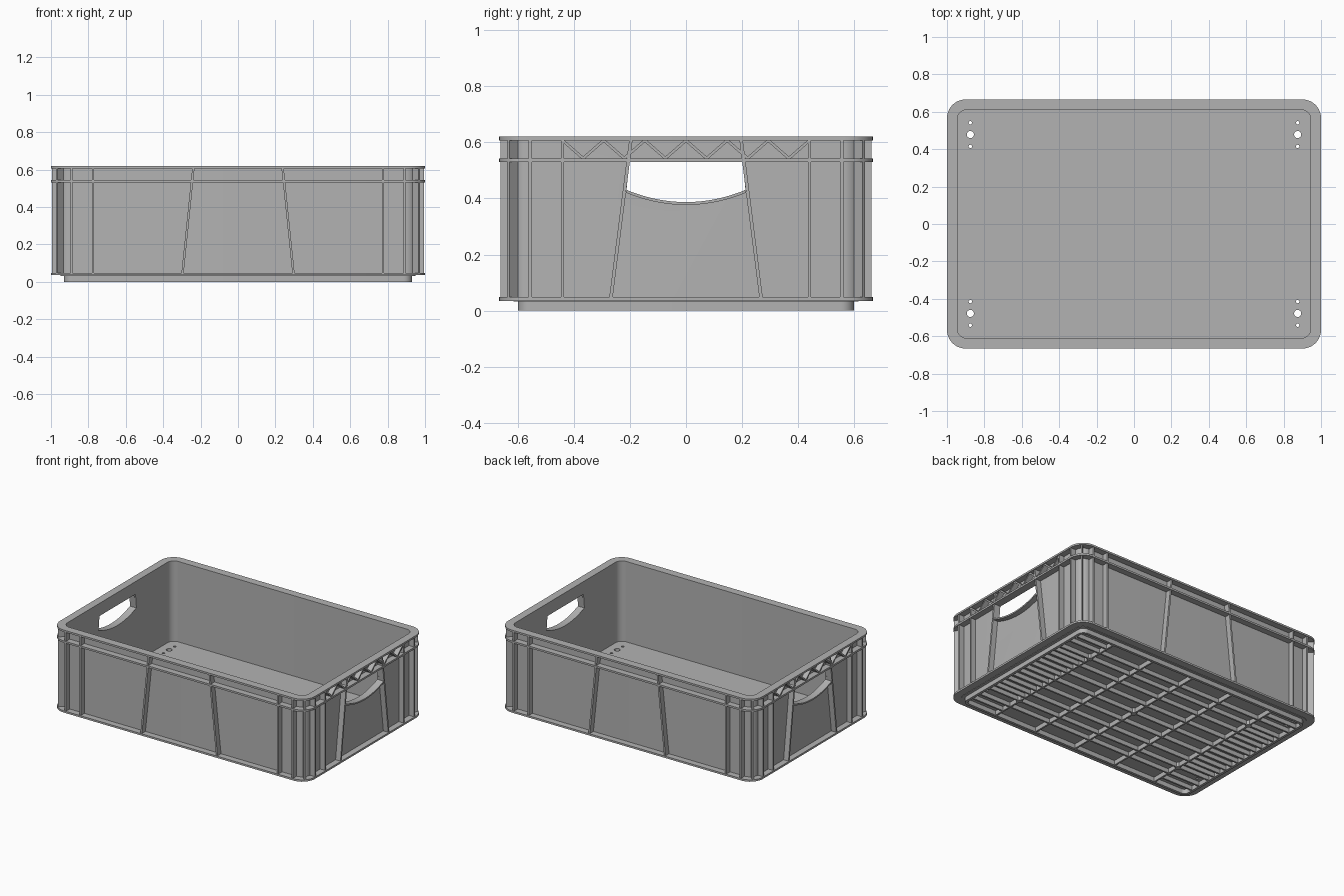
import bpy, bmesh, math
from mathutils import Vector

if "Cube" in bpy.data.objects:
    bpy.data.objects.remove(bpy.data.objects["Cube"])

grey = bpy.data.materials.new("crate grey")
grey.diffuse_color = (0.45, 0.45, 0.45, 1)
grey.use_nodes = True
grey.node_tree.nodes["Principled BSDF"].inputs["Base Color"].default_value = grey.diffuse_color


def finish(name, bm, smooth=True):
    bmesh.ops.recalc_face_normals(bm, faces=bm.faces)
    me = bpy.data.meshes.new(name)
    bm.to_mesh(me)
    bm.free()
    me.materials.append(grey)
    ob = bpy.data.objects.new(name, me)
    bpy.context.collection.objects.link(ob)
    if smooth:
        bpy.ops.object.select_all(action='DESELECT')
        ob.select_set(True)
        bpy.context.view_layer.objects.active = ob
        bpy.ops.object.shade_smooth_by_angle(angle=math.radians(30))
    return ob


def rounded(hx, hy, r, n=10):
    """Rounded rectangle outline, counter-clockwise."""
    pts = []
    for q, (sx, sy) in enumerate(((1, 1), (-1, 1), (-1, -1), (1, -1))):
        for i in range(n + 1):
            a = math.pi / 2 * (q + i / n)
            pts.append((sx * (hx - r) + r * math.cos(a), sy * (hy - r) + r * math.sin(a)))
    return pts


def prism(bm, pts, z0, z1):
    lo = [bm.verts.new((x, y, z0)) for x, y in pts]
    hi = [bm.verts.new((x, y, z1)) for x, y in pts]
    bm.faces.new(lo)
    bm.faces.new(hi)
    for i in range(len(pts)):
        j = (i + 1) % len(pts)
        bm.faces.new((lo[i], lo[j], hi[j], hi[i]))


def ring(name, outer, inner, z0, z1):
    """Rounded rectangular frame between two outlines."""
    bm = bmesh.new()
    o, p = rounded(*outer), rounded(*inner)
    loops = [[bm.verts.new((x, y, z)) for x, y in pts]
             for pts, z in ((o, z0), (o, z1), (p, z1), (p, z0))]
    n = len(o)
    for k in range(4):
        a, b = loops[k], loops[(k + 1) % 4]
        for i in range(n):
            j = (i + 1) % n
            bm.faces.new((a[i], a[j], b[j], b[i]))
    return finish(name, bm)


def box(bm, x0, x1, y0, y1, z0, z1):
    prism(bm, [(x0, y0), (x1, y0), (x1, y1), (x0, y1)], z0, z1)


def strip(bm, path, place, d0, d1, t=0.012):
    """Rib following a (u, z) path on a wall, from depth d0 to d1."""
    rows = []
    for i, (u, z) in enumerate(path):
        a = Vector(path[max(i - 1, 0)])
        b = Vector(path[min(i + 1, len(path) - 1)])
        d = (b - a).normalized()
        nx, nz = -d.y * t / 2, d.x * t / 2
        rows.append([bm.verts.new(place(u + s * nx, dep, z + s * nz))
                     for s, dep in ((-1, d0), (1, d0), (1, d1), (-1, d1))])
    bm.faces.new(rows[0])
    bm.faces.new(rows[-1])
    for a, b in zip(rows, rows[1:]):
        for k in range(4):
            m = (k + 1) % 4
            bm.faces.new((a[k], a[m], b[m], b[k]))


def cut(target, cutter):
    cutter.hide_render = True
    cutter.hide_viewport = True
    mod = target.modifiers.new("opening", 'BOOLEAN')
    mod.operation = 'DIFFERENCE'
    mod.solver = 'EXACT'
    mod.object = cutter


INNER = (0.945, 0.61, 0.05)
FLANGE = (1.0, 0.666, 0.1)
WX, WY = 0.957, 0.622

# Wall shell and its horizontal flanges
wall = ring("wall", (WX, WY, 0.062), INNER, 0.036, 0.619)
ring("top_rim", FLANGE, INNER, 0.607, 0.62)
ring("middle_flange", FLANGE, (0.95, 0.615, 0.055), 0.53, 0.543)
ring("bottom_flange", FLANGE, (0.92, 0.59, 0.04), 0.035, 0.048)

# Hand holes through both short ends, with a curved lower edge
arc = [(-0.212 + 0.424 * i / 16, 0.387 + 0.043 * ((i - 8) / 8) ** 2) for i in range(17)]
bm = bmesh.new()
for s in (-1, 1):
    outline = arc + [(0.202, 0.53), (-0.202, 0.53)]
    near = [bm.verts.new((s * 0.9, u, z)) for u, z in outline]
    far = [bm.verts.new((s * 1.05, u, z)) for u, z in outline]
    bm.faces.new(near)
    bm.faces.new(far)
    for i in range(len(outline)):
        j = (i + 1) % len(outline)
        bm.faces.new((near[i], near[j], far[j], far[i]))
cut(wall, finish("hand_hole_cutter", bm, False))

# Ribs on the long sides
bm = bmesh.new()
for s in (-1, 1):
    place = lambda u, d, z, s=s: (u, s * d, z)
    for m in (-1, 1):
        for u0, u1 in ((0.297, 0.238), (0.775, 0.775), (0.89, 0.89)):
            strip(bm, [(m * u0, 0.042), (m * u1, 0.612)], place, WY - 0.005, 0.661)
finish("side_ribs", bm, False)

# Ribs, handle lips and zigzag bracing on the short ends
ribs, lips, brace = bmesh.new(), bmesh.new(), bmesh.new()
zigzag = [(-0.44 + 0.88 * i / 12, 0.607 if i % 2 == 0 else 0.543) for i in range(13)]
for s in (-1, 1):
    place = lambda u, d, z, s=s: (s * d, u, z)
    for m in (-1, 1):
        for u0, u1 in ((0.268, 0.196), (0.44, 0.44), (0.555, 0.555)):
            strip(ribs, [(m * u0, 0.042), (m * u1, 0.612)], place, WX - 0.005, 0.995)
    strip(lips, [(u, z - 0.005) for u, z in arc], place, 0.946, 0.995, 0.01)
    for a, b in zip(zigzag, zigzag[1:]):
        strip(brace, [a, b], place, WX - 0.005, 0.993, 0.01)
finish("end_ribs", ribs, False)
finish("handle_lips", lips)
finish("zigzag_brace", brace, False)

# Diagonal ribs at the four corners
bm = bmesh.new()
h = 0.006 * math.sqrt(0.5)
for sx in (-1, 1):
    for sy in (-1, 1):
        (ax, ay), (bx, by) = (0.932, 0.597), (0.968, 0.634)
        quad = [(ax + h, ay - h), (bx + h, by - h), (bx - h, by + h), (ax - h, ay + h)]
        prism(bm, [(sx * x, sy * y) for x, y in quad], 0.042, 0.612)
finish("corner_ribs", bm, False)

# Floor plate with drain holes near the corners
bm = bmesh.new()
prism(bm, rounded(0.95, 0.615, 0.055), 0.032, 0.05)
floor = finish("floor", bm)
bm = bmesh.new()
for sx in (-1, 1):
    for sy in (-1, 1):
        for dy, r in ((0, 0.019), (0.063, 0.009), (-0.063, 0.009)):
            circle = [(sx * 0.875 + r * math.cos(k * math.pi / 10),
                       sy * 0.478 + dy + r * math.sin(k * math.pi / 10)) for k in range(20)]
            prism(bm, circle, 0.0, 0.1)
cut(floor, finish("drain_cutter", bm, False))

# Base skirt that nests into another crate
ring("base_skirt", (0.93, 0.598, 0.045), (0.912, 0.58, 0.03), 0.0, 0.04)

# Underside rib grid: full length ribs, denser ribs at the ends, cross ribs
bm = bmesh.new()
t = 0.006
for y in (0, 0.12, 0.24, 0.35, 0.445):
    for s in ((-1, 1) if y else (1,)):
        box(bm, -0.92, 0.92, s * y - t, s * y + t, 0.002, 0.035)
for y in (0.06, 0.18, 0.295, 0.515):
    for s in (-1, 1):
        for x0, x1 in ((-0.92, -0.66), (0.66, 0.92)):
            box(bm, x0, x1, s * y - t, s * y + t, 0.002, 0.035)
for x in (-0.66, -0.33, 0, 0.33, 0.66):
    box(bm, x - t, x + t, -0.59, 0.59, 0.001, 0.035)
finish("underside_ribs", bm, False)

# Round bosses on the underside
bm = bmesh.new()
for x, y in ((0, 0), (0.66, 0.35), (-0.66, 0.35), (0.66, -0.35), (-0.66, -0.35)):
    prism(bm, [(x + 0.02 * math.cos(k * math.pi / 8), y + 0.02 * math.sin(k * math.pi / 8))
               for k in range(16)], 0.0, 0.035)
finish("underside_bosses", bm)
